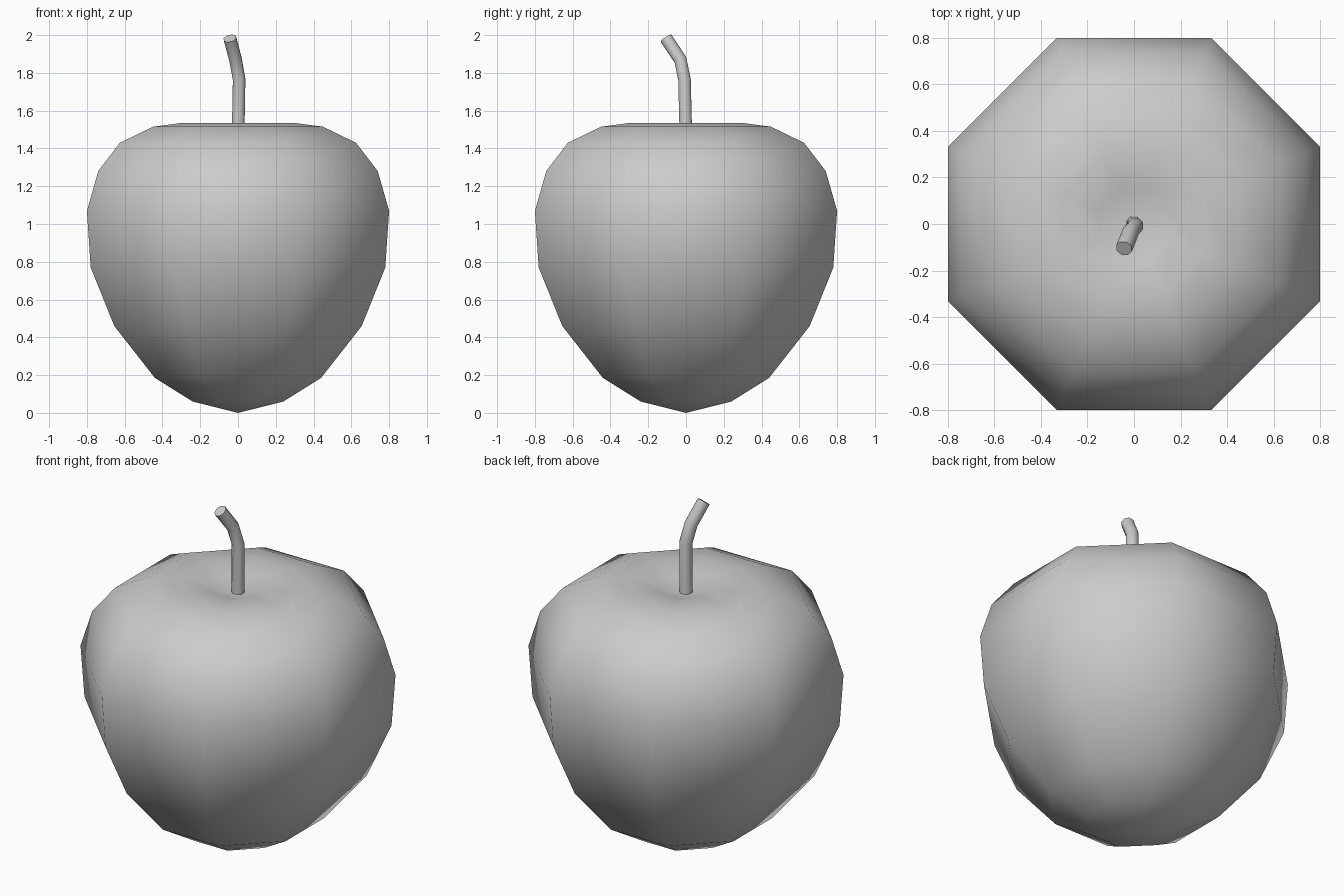
import bpy, bmesh, math
from mathutils import Vector

if "Cube" in bpy.data.objects:
    bpy.data.objects.remove(bpy.data.objects["Cube"])

SIDES = 8


def loft(name, rings, bottom=None, top=None, sharp_angle=math.radians(80)):
    """Skin a list of vertex rings; ends close to a point or a flat cap."""
    bm = bmesh.new()
    loops = [[bm.verts.new(p) for p in ring] for ring in rings]
    for a, b in zip(loops, loops[1:]):
        for i in range(SIDES):
            j = (i + 1) % SIDES
            bm.faces.new((a[i], a[j], b[j], b[i]))
    for loop, tip in ((loops[0], bottom), (loops[-1], top)):
        if tip is None:
            bm.faces.new(loop)
        else:
            c = bm.verts.new(tip)
            for i in range(SIDES):
                bm.faces.new((loop[i], loop[(i + 1) % SIDES], c))
    bmesh.ops.recalc_face_normals(bm, faces=bm.faces)
    for f in bm.faces:
        f.smooth = True
    for e in bm.edges:
        if e.calc_face_angle(0) > sharp_angle:
            e.smooth = False
    mesh = bpy.data.meshes.new(name)
    bm.to_mesh(mesh)
    bm.free()
    obj = bpy.data.objects.new(name, mesh)
    bpy.context.collection.objects.link(obj)
    return obj


def ring(center, radius, normal=(0, 0, 1)):
    """Octagon around a centre, flat sides facing the axes."""
    q = Vector((0, 0, 1)).rotation_difference(Vector(normal))
    pts = []
    for i in range(SIDES):
        a = (i + 0.5) * math.tau / SIDES
        pts.append(Vector(center) + q @ Vector((radius * math.cos(a), radius * math.sin(a), 0)))
    return pts


# Apple body: half-width and height of each ring, from the base to the top dimple
profile = [(0.24, 0.06), (0.44, 0.185), (0.655, 0.46), (0.78, 0.77), (0.80, 1.07),
           (0.74, 1.28), (0.625, 1.43), (0.45, 1.515), (0.30, 1.535), (0.15, 1.51)]
corner = 1 / math.cos(math.pi / SIDES)
loft("apple_body", [ring((0, 0, z), r * corner) for r, z in profile],
     bottom=(0, 0, 0), top=(0, 0, 1.465), sharp_angle=math.pi)

# Stem: bent tube leaning forward and left
path = [Vector(p) for p in ((0, 0, 1.44), (0.006, -0.008, 1.765),
                            (-0.013, -0.03, 1.87), (-0.043, -0.105, 1.983))]
tube = []
for i, p in enumerate(path):
    before = (p - path[i - 1]).normalized() if i > 0 else Vector()
    after = (path[i + 1] - p).normalized() if i < len(path) - 1 else Vector()
    tube.append(ring(p, 0.036, before + after))
loft("stem", tube)
